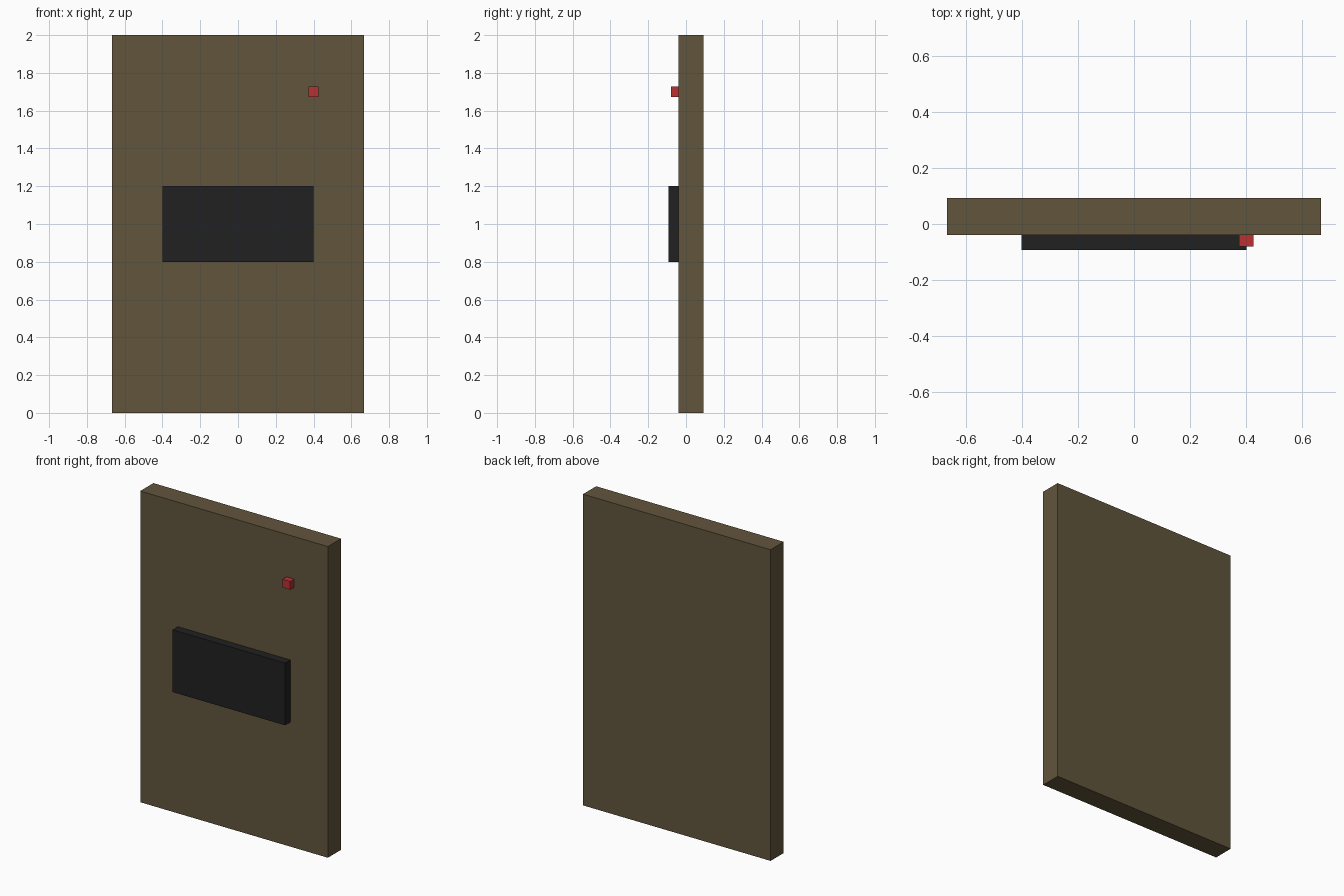
import bpy

if "Cube" in bpy.data.objects:
    bpy.data.objects.remove(bpy.data.objects["Cube"])


def box(name, lo, hi, color):
    """Axis-aligned box between two corners, with its own colour."""
    size = [b - a for a, b in zip(lo, hi)]
    centre = [(a + b) / 2 for a, b in zip(lo, hi)]
    bpy.ops.mesh.primitive_cube_add(size=1, location=centre)
    obj = bpy.context.object
    obj.name = name
    obj.scale = size
    bpy.ops.object.transform_apply(location=False, rotation=False, scale=True)
    mat = bpy.data.materials.new(name + "_colour")
    mat.diffuse_color = (*color, 1)
    mat.use_nodes = True
    mat.node_tree.nodes["Principled BSDF"].inputs["Base Color"].default_value = mat.diffuse_color
    obj.data.materials.append(mat)
    return obj


# Upright slab
box("door_slab", (-0.667, -0.04, 0), (0.667, 0.0933, 2), (0.12, 0.09, 0.045))
# Dark raised plate, set slightly into the slab
box("front_plate", (-0.4, -0.0933, 0.8), (0.4, -0.0267, 1.2), (0.015, 0.015, 0.015))
# Small red indicator cube
box("indicator_light", (0.3733, -0.08, 1.6733), (0.4267, -0.0267, 1.7267), (0.5, 0.03, 0.03))
